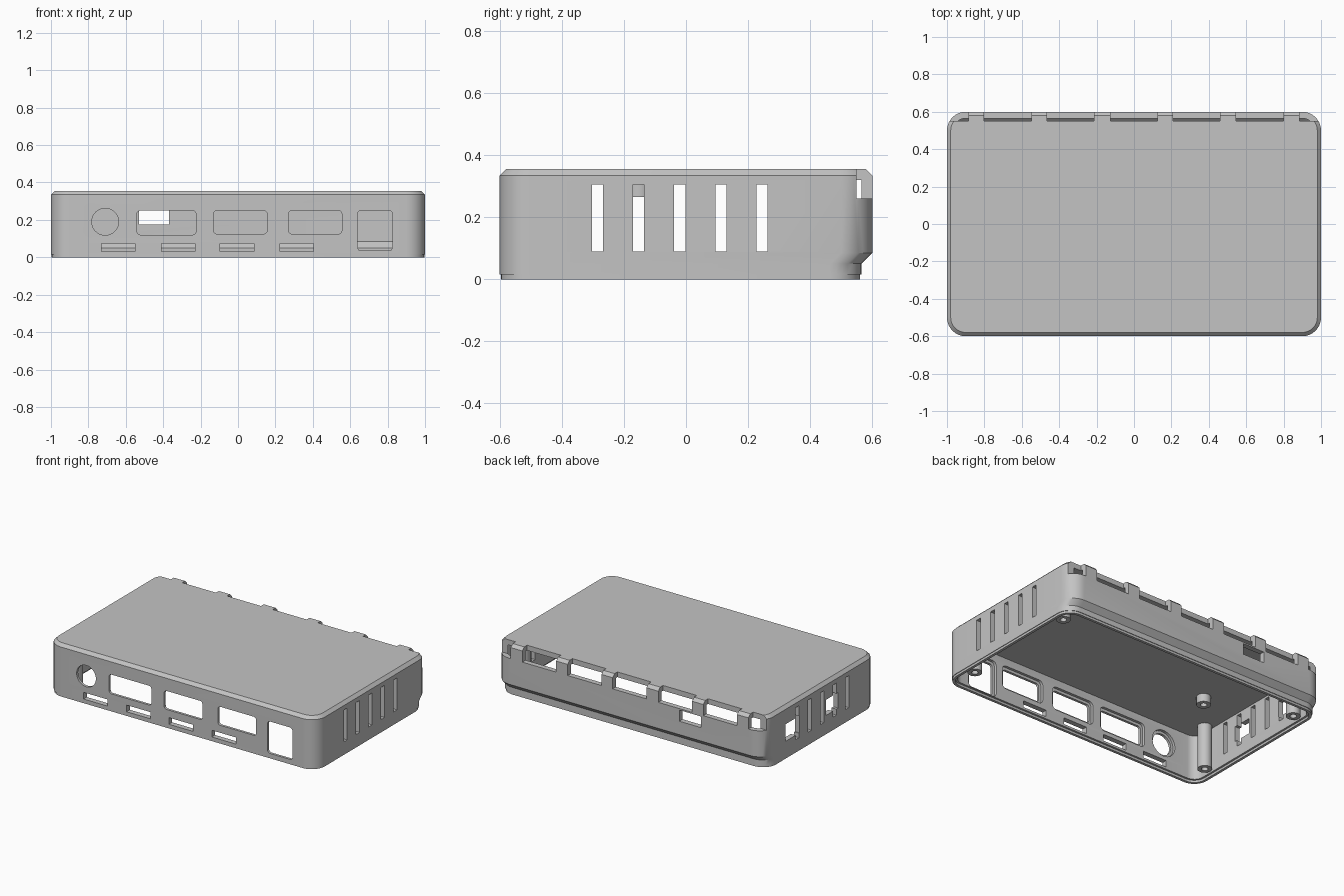
import bpy, bmesh
from math import pi, sin, cos

if "Cube" in bpy.data.objects:
    bpy.data.objects.remove(bpy.data.objects["Cube"])

grey = bpy.data.materials.new("light_grey_plastic")
grey.use_nodes = True
colour = (0.55, 0.55, 0.55, 1)
grey.diffuse_color = colour
grey.node_tree.nodes["Principled BSDF"].inputs["Base Color"].default_value = colour

WALL = 0.035
BACK_STEP = 0.565
CEILING = 0.32


def rounded(x0, x1, y0, y1, r, seg=8):
    """Counter-clockwise outline of a rounded rectangle."""
    pts = []
    corners = [(x1 - r, y1 - r), (x0 + r, y1 - r), (x0 + r, y0 + r), (x1 - r, y0 + r)]
    for i, (cx, cy) in enumerate(corners):
        for k in range(seg + 1):
            a = (i + k / seg) * pi / 2
            pts.append((cx + r * cos(a), cy + r * sin(a)))
    return pts


def circle(cx, cy, r, seg=32):
    return [(cx + r * cos(2 * pi * k / seg), cy + r * sin(2 * pi * k / seg)) for k in range(seg)]


def loft(name, rings):
    """Closed solid through rings of equal point count, capped at both ends."""
    bm = bmesh.new()
    loops = [[bm.verts.new(p) for p in ring] for ring in rings]
    n = len(loops[0])
    for a, b in zip(loops, loops[1:]):
        for i in range(n):
            bm.faces.new((a[i], a[(i + 1) % n], b[(i + 1) % n], b[i]))
    bm.faces.new(loops[0][::-1])
    bm.faces.new(loops[-1])
    bmesh.ops.recalc_face_normals(bm, faces=bm.faces)
    mesh = bpy.data.meshes.new(name)
    bm.to_mesh(mesh)
    bm.free()
    mesh.materials.append(grey)
    ob = bpy.data.objects.new(name, mesh)
    bpy.context.scene.collection.objects.link(ob)
    return ob


cutters = []


def cut_front(outline, y0, y1):
    """Cutter with an outline in x and z, running along y."""
    cutters.append(loft("cutter", [[(x, y, z) for x, z in outline] for y in (y0, y1)]))


def cut_box(x0, x1, y0, y1, z0, z1):
    outline = [(x0, z0), (x1, z0), (x1, z1), (x0, z1)]
    cut_front(outline, y0, y1)


def case_ring(z, inset, back=0.6):
    outline = rounded(-1 + inset, 1 - inset, -0.6 + inset, back - inset, 0.1 - inset)
    return [(x, y, z) for x, y in outline]


# Hollow case, open below, with a step along the lower back
case = loft("case_shell", [
    case_ring(CEILING, WALL),
    case_ring(0.085, WALL),
    case_ring(0.05, WALL, BACK_STEP),
    case_ring(0.015, WALL, BACK_STEP),
    case_ring(0.015, 0.022, BACK_STEP),
    case_ring(0, 0.022, BACK_STEP),
    case_ring(0, 0.004, BACK_STEP),
    case_ring(0.015, 0.004, BACK_STEP),
    case_ring(0.015, 0, BACK_STEP),
    case_ring(0.05, 0, BACK_STEP),
    case_ring(0.085, 0),
    case_ring(0.335, 0),
    case_ring(0.355, 0.02),
])

# Front port windows with a shallow pocket on the inside
ports = [(-0.54, -0.225, 0.12), (-0.13, 0.155, 0.125), (0.27, 0.555, 0.125), (0.64, 0.825, 0.035)]
for x0, x1, z0 in ports:
    cut_front(rounded(x0, x1, z0, 0.25, 0.018, 4), -0.7, -0.5)
    g = 0.018
    cut_front(rounded(x0 - g, x1 + g, z0 - g, 0.25 + g, 0.03, 4), -0.583, -0.5)
cut_front(circle(-0.71, 0.19, 0.072), -0.7, -0.5)
cut_front(circle(-0.71, 0.19, 0.09), -0.583, -0.5)

# Narrow slots low on the front
for x in (-0.64, -0.32, -0.005, 0.315):
    cut_box(x - 0.09, x + 0.09, -0.7, -0.5, 0.03, 0.075)

# Upright vents on both sides
for i in range(5):
    y = -0.285 + 0.1325 * i
    for x in (-1, 1):
        cut_box(x - 0.08, x + 0.08, y - 0.018, y + 0.018, 0.09, 0.305)

# Two wider openings on one side
cut_box(-1.08, -0.93, -0.19, -0.06, 0.13, 0.235)
cut_box(-1.08, -0.93, 0.22, 0.37, 0.12, 0.235)

# Notches along the upper back edge, open at both corners
for x in (-0.675, -0.34, 0, 0.335, 0.6725):
    cut_box(x - 0.126, x + 0.126, 0.55, 0.7, 0.26, 0.4)
for s in (-1, 1):
    cut_box(min(s * 0.885, s * 1.1), max(s * 0.885, s * 1.1), 0.55, 0.7, 0.26, 0.4)

# Small opening in the back wall
cut_box(-0.53, -0.37, 0.52, 0.7, 0.175, 0.25)

# Apply all cuts and drop the cutters
for c in cutters:
    c.hide_render = True
    mod = case.modifiers.new("cut", "BOOLEAN")
    mod.operation = "DIFFERENCE"
    mod.solver = "EXACT"
    mod.object = c
bpy.context.view_layer.update()
cut_mesh = bpy.data.meshes.new_from_object(case.evaluated_get(bpy.context.evaluated_depsgraph_get()))
case.modifiers.clear()
case.data = cut_mesh
for c in cutters:
    bpy.data.objects.remove(c)


def post(name, x, y, r, bottom, depth):
    """Hollow screw post hanging from the ceiling."""
    steps = [(r, CEILING + 0.01), (r, bottom), (r * 0.45, bottom), (r * 0.45, bottom + depth)]
    return loft(name, [[(px, py, z) for px, py in circle(x, y, q, 24)] for q, z in steps])


# Four screw posts and one short standoff
parts = [case, post("short_standoff", -0.68, -0.15, 0.045, 0.265, 0.04)]
for side, x in (("right", -0.915), ("left", 0.915)):
    for end, y in (("front", -0.42), ("back", 0.42)):
        parts.append(post(f"{end}_{side}_screw_post", x, y, 0.045, 0.02, 0.12))

# Smooth rounded corners, sharp edges kept
bpy.ops.object.select_all(action="DESELECT")
for ob in parts:
    ob.select_set(True)
bpy.context.view_layer.objects.active = case
bpy.ops.object.shade_smooth_by_angle(angle=pi / 6)
